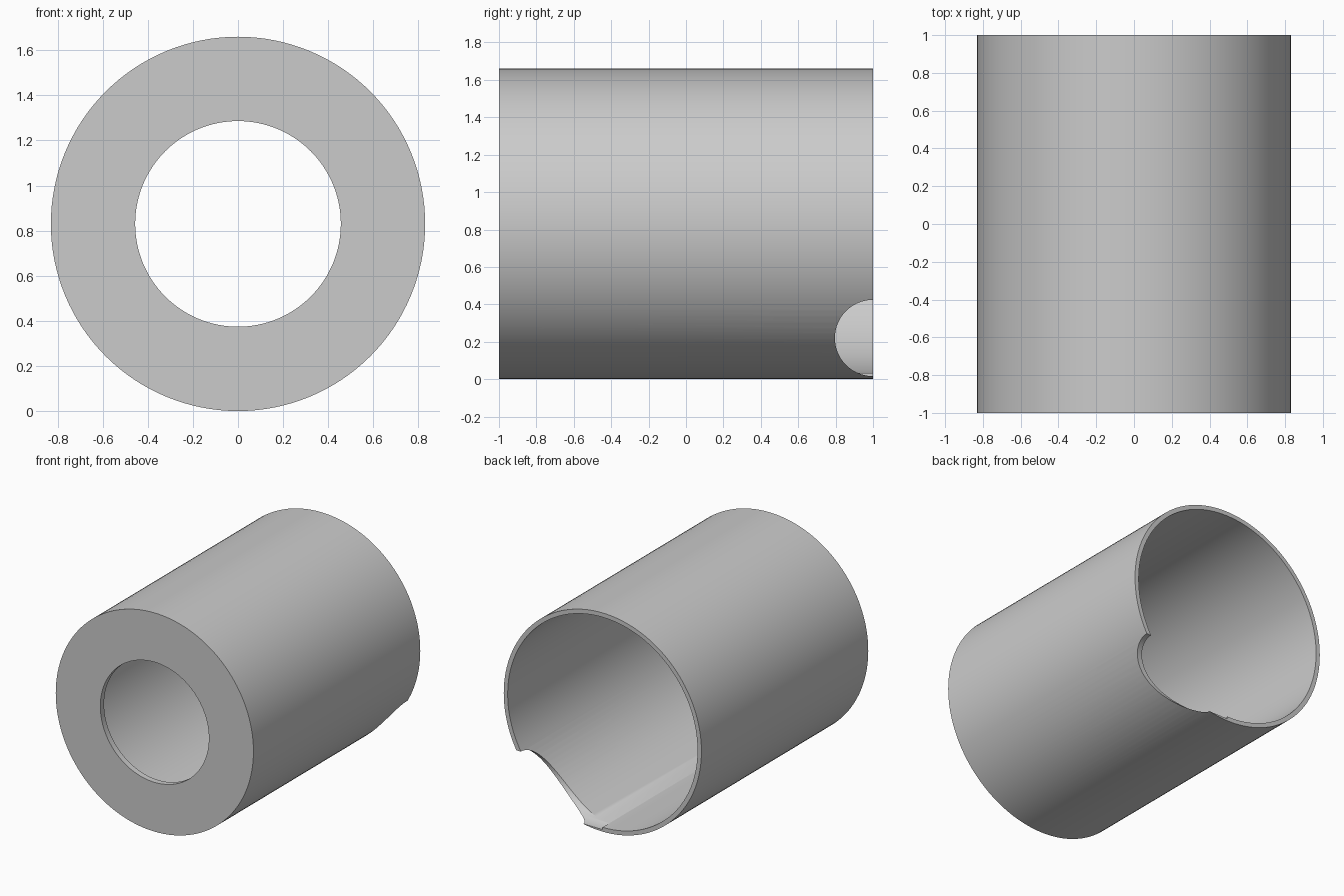
import bpy, bmesh, math
from mathutils import Matrix, Vector

cube = bpy.data.objects.get("Cube")
if cube:
    bpy.data.objects.remove(cube, do_unlink=True)

RADIUS, WALL = 0.83, 0.033
HOLE, PLATE = 0.456, 0.045
SEGMENTS = 128

grey = bpy.data.materials.new("plain_grey")
grey.use_nodes = True
colour = (0.6, 0.6, 0.6, 1)
grey.diffuse_color = colour
grey.node_tree.nodes["Principled BSDF"].inputs["Base Color"].default_value = colour


def add_object(name, bm):
    bmesh.ops.recalc_face_normals(bm, faces=bm.faces)
    mesh = bpy.data.meshes.new(name)
    bm.to_mesh(mesh)
    bm.free()
    mesh.materials.append(grey)
    obj = bpy.data.objects.new(name, mesh)
    bpy.context.collection.objects.link(obj)
    return obj


# Sleeve: closed wall profile (radius, y) turned about the long axis
inner = RADIUS - WALL
profile = [(HOLE, -1), (RADIUS, -1), (RADIUS, 1),
           (inner, 1), (inner, PLATE - 1), (HOLE, PLATE - 1)]
bm = bmesh.new()
verts = [bm.verts.new((0, y, RADIUS - r)) for r, y in profile]
edges = [bm.edges.new((verts[i - 1], verts[i])) for i in range(len(verts))]
bmesh.ops.spin(bm, geom=verts + edges, cent=(0, 0, RADIUS), axis=(0, 1, 0),
               angle=math.tau, steps=SEGMENTS, use_duplicate=False)
bmesh.ops.remove_doubles(bm, verts=bm.verts, dist=0.0001)
sleeve = add_object("sleeve", bm)

# Round notch in the open rim, on one side only
bm = bmesh.new()
place = Matrix.Translation(Vector((0.6, 1, 0.22))) @ Matrix.Rotation(math.pi / 2, 4, "Y")
bmesh.ops.create_cone(bm, cap_ends=True, segments=96, radius1=0.204,
                      radius2=0.204, depth=1.2, matrix=place)
cutter = add_object("notch_cutter", bm)
cutter.hide_render = True

cut = sleeve.modifiers.new("notch", "BOOLEAN")
cut.operation = "DIFFERENCE"
cut.solver = "EXACT"
cut.object = cutter

bpy.ops.object.select_all(action="DESELECT")
sleeve.select_set(True)
bpy.context.view_layer.objects.active = sleeve
bpy.ops.object.modifier_apply(modifier=cut.name)
bpy.data.objects.remove(cutter, do_unlink=True)
bpy.ops.object.shade_smooth_by_angle(angle=math.radians(30))
